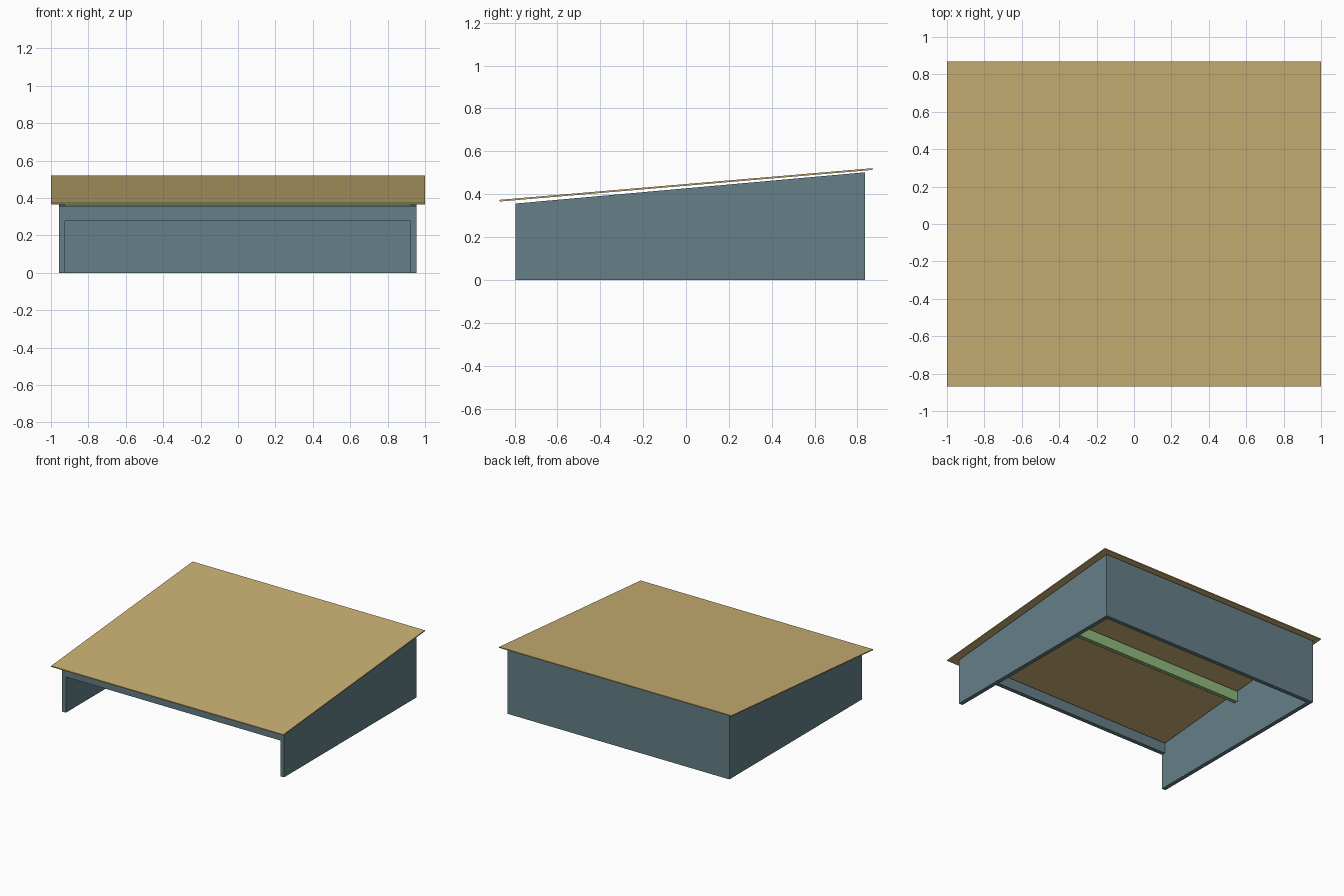
import bpy

if "Cube" in bpy.data.objects:
    bpy.data.objects.remove(bpy.data.objects["Cube"])

SLOPE = 0.0893          # rise of the roof and wall tops per unit of y
X0, X1 = -0.958, 0.954  # outer body width
Y0, Y1 = -0.795, 0.835  # outer body depth
T = 0.032               # board thickness


def material(name, rgb):
    m = bpy.data.materials.new(name)
    m.diffuse_color = (*rgb, 1)
    m.use_nodes = True
    m.node_tree.nodes["Principled BSDF"].inputs["Base Color"].default_value = m.diffuse_color
    return m


tan = material("tan", (0.59, 0.434, 0.171))
slate = material("slate blue", (0.130, 0.216, 0.242))
green = material("soft green", (0.283, 0.485, 0.205))


def wall_top(y):
    return 0.3565 + (y - Y0) * SLOPE


def board(name, mat, xs, ys, bottom, top):
    """Box whose lower and upper heights are functions of y."""
    verts = [(x, y, h(y)) for h in (bottom, top) for x, y in
             ((xs[0], ys[0]), (xs[1], ys[0]), (xs[1], ys[1]), (xs[0], ys[1]))]
    faces = [(3, 2, 1, 0), (4, 5, 6, 7)]
    faces += [(i, (i + 1) % 4, (i + 1) % 4 + 4, i + 4) for i in range(4)]
    mesh = bpy.data.meshes.new(name)
    mesh.from_pydata(verts, [], faces)
    mesh.materials.append(mat)
    ob = bpy.data.objects.new(name, mesh)
    bpy.context.collection.objects.link(ob)
    return ob


def ground(y):
    return 0.0


# side walls with sloped tops
board("left_wall", slate, (X0, X0 + T), (Y0, Y1), ground, wall_top)
board("right_wall", slate, (X1 - T, X1), (Y0, Y1), ground, wall_top)

# back wall and front lintel between the sides
inner = (X0 + T, X1 - T)
board("back_wall", slate, inner, (Y1 - T, Y1), ground, wall_top)
board("front_lintel", slate, inner, (Y0, Y0 + T), lambda y: 0.278, wall_top)

# cross beam under the middle of the roof
board("cross_beam", green, inner, (0.004, 0.036), lambda y: 0.348, wall_top)

# thin overhanging roof sheet, floating just above the walls
board("roof", tan, (-1, 1), (-0.87, 0.87),
      lambda y: 0.4395 + y * 0.0848, lambda y: 0.4475 + y * 0.0848)
